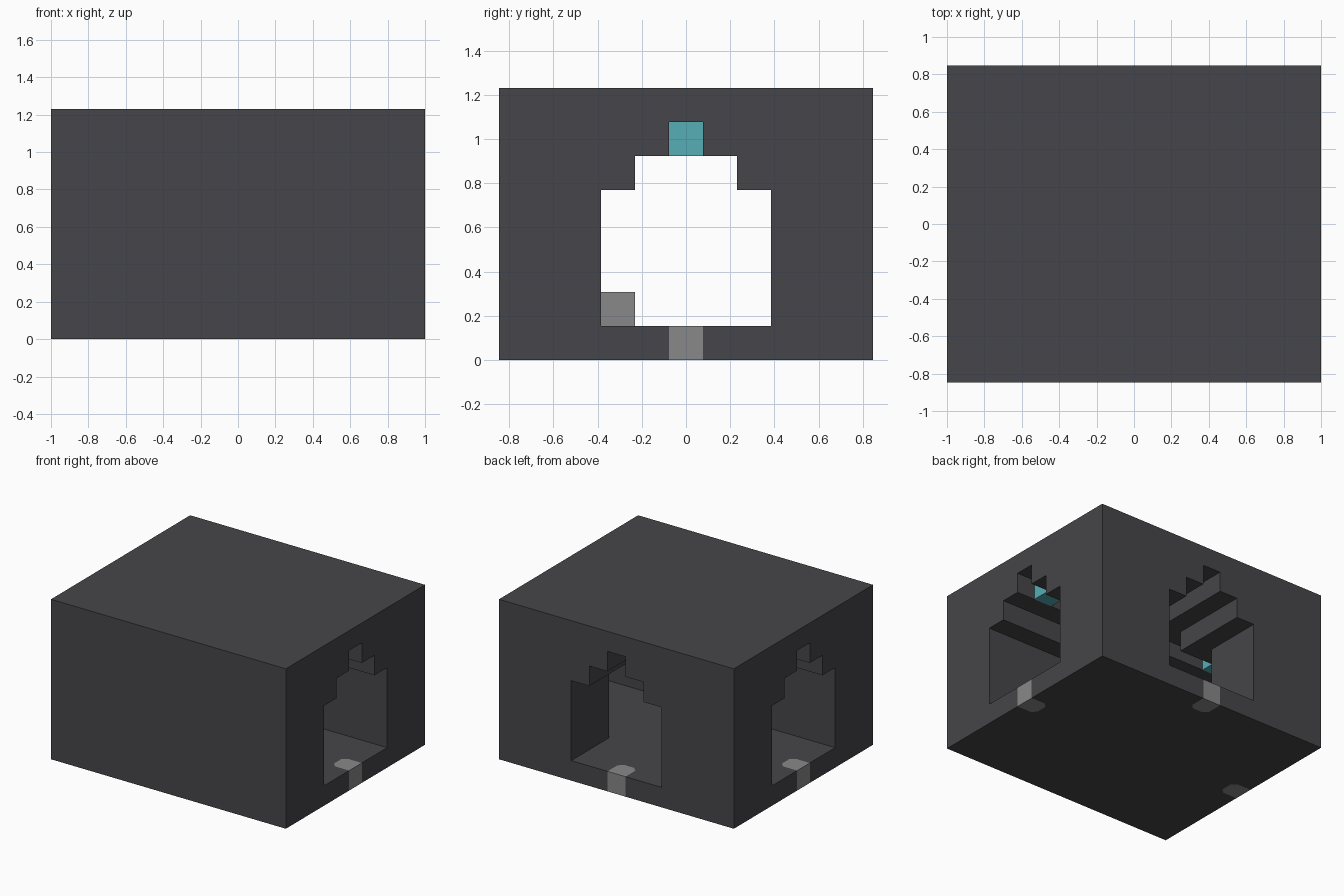
import bpy, bmesh
from math import pi
from mathutils import Matrix

U = 2 / 13  # one block

if "Cube" in bpy.data.objects:
    bpy.data.objects.remove(bpy.data.objects["Cube"])


def material(name, rgb):
    mat = bpy.data.materials.new(name)
    mat.use_nodes = True
    mat.diffuse_color = (*rgb, 1)
    mat.node_tree.nodes["Principled BSDF"].inputs["Base Color"].default_value = (*rgb, 1)
    return mat


STONE = material("dark stone", (0.061, 0.060, 0.067))
GREY = material("light grey", (0.246, 0.246, 0.246))
TEAL = material("teal lamp", (0.093, 0.423, 0.468))


def prism(name, points, direction, mat, turn=0.0):
    """Extrude a closed outline, given in blocks, then turn it about z."""
    bm = bmesh.new()
    face = bm.faces.new([bm.verts.new(p) for p in points])
    out = bmesh.ops.extrude_face_region(bm, geom=[face])
    moved = [v for v in out["geom"] if isinstance(v, bmesh.types.BMVert)]
    bmesh.ops.translate(bm, verts=moved, vec=direction)
    bmesh.ops.recalc_face_normals(bm, faces=bm.faces)
    bm.transform(Matrix.Rotation(turn, 4, "Z") @ Matrix.Scale(U, 4))
    mesh = bpy.data.meshes.new(name)
    bm.to_mesh(mesh)
    bm.free()
    mesh.materials.append(mat)
    obj = bpy.data.objects.new(name, mesh)
    bpy.context.collection.objects.link(obj)
    return obj


def box(name, x, y, z, mat):
    base = [(x[0], y[0], z[0]), (x[1], y[0], z[0]), (x[1], y[1], z[0]), (x[0], y[1], z[0])]
    return prism(name, base, (0, 0, z[1] - z[0]), mat)


def carve(obj, cutter):
    mod = obj.modifiers.new("carve", "BOOLEAN")
    mod.operation = "DIFFERENCE"
    mod.solver = "EXACT"
    mod.object = cutter
    bpy.context.view_layer.objects.active = obj
    bpy.ops.object.modifier_apply(modifier=mod.name)
    bpy.data.objects.remove(cutter)


# Solid stone building
building = box("building", (-6.5, 6.5), (-5.5, 5.5), (0, 8), STONE)

# Stepped passages: one right through, one from the back to the middle
half = [(2.5, 1), (2.5, 5), (1.5, 5), (1.5, 6), (0.5, 6), (0.5, 7)]
arch = half + [(-s, z) for s, z in reversed(half)]
carve(building, prism("passage_cutter", [(-7, s, z) for s, z in arch], (14, 0, 0), STONE))
carve(building, prism("back_passage_cutter", [(s, 0, z) for s, z in arch], (0, 7, 0), STONE))


# Threshold blocks, let flush into the sill of each doorway
def threshold(name, outer, turn, extra=0.0):
    inner, cut = outer - 1, 0.22
    end = outer + extra
    outline = [(end, -0.5), (end, 0.5), (inner + cut, 0.5), (inner, 0.5 - cut),
               (inner, cut - 0.5), (inner + cut, -0.5)]
    return prism(name, [(x, y, -extra) for x, y in outline], (0, 0, 1 + 2 * extra), GREY, turn)


for name, outer, turn in (("left", 6.5, 0), ("right", 6.5, pi), ("back", 5.5, pi / 2)):
    carve(building, threshold("sill_cutter", outer, turn, 0.5))
    threshold(name + "_threshold", outer, turn)

# Lamps in the crown of the side doorways
for name, x in (("left_lamp", 4.5), ("right_lamp", -5.5)):
    box(name, (x, x + 1), (-0.5, 0.5), (6, 7), TEAL)

# Block standing against the front inner wall
box("inner_block", (-0.5, 0.5), (-2.5, -1.5), (1, 2), GREY)
